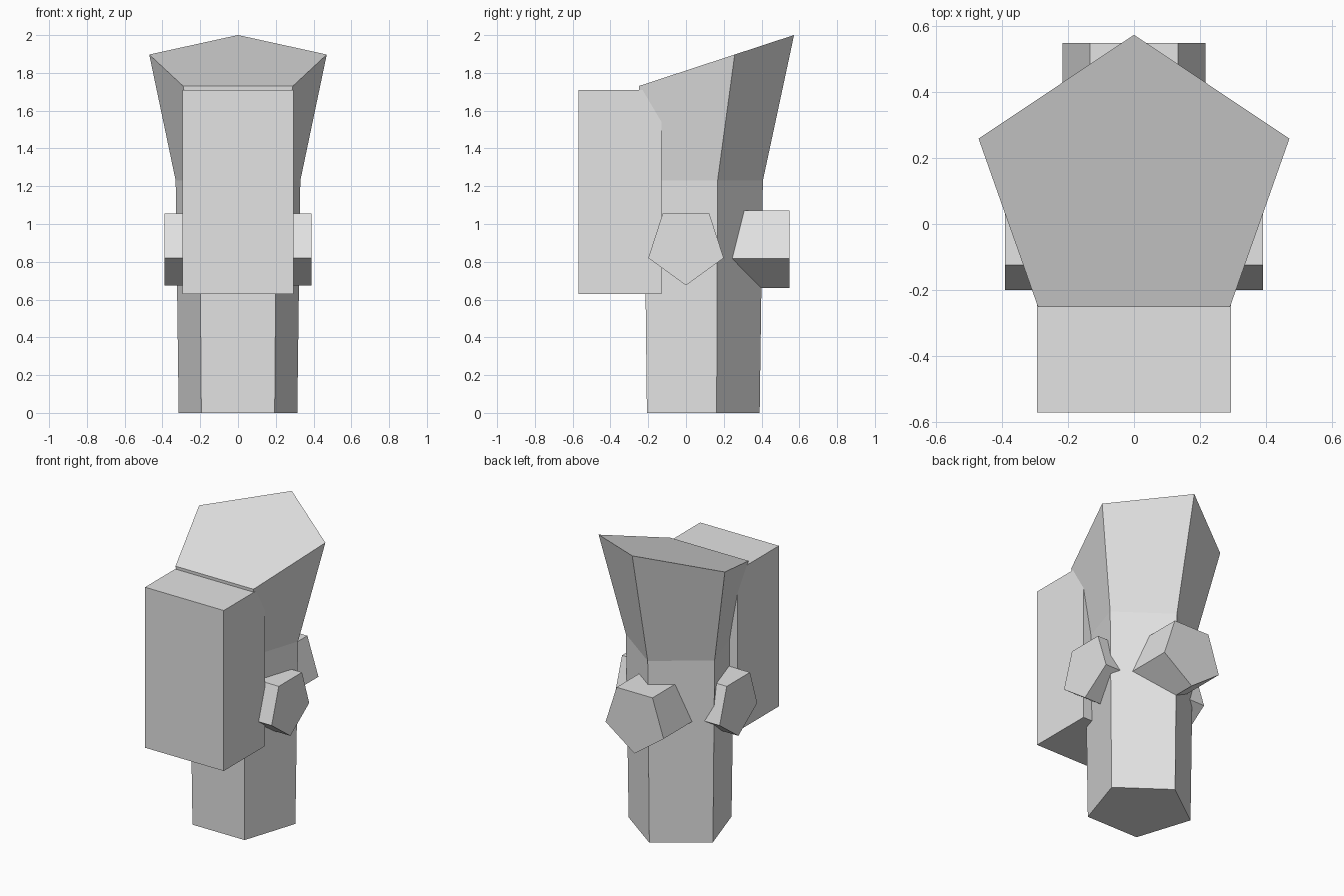
import bpy, bmesh, math
from mathutils import Vector

cube = bpy.data.objects.get("Cube")
if cube:
    bpy.data.objects.remove(cube, do_unlink=True)

grey = bpy.data.materials.new("light_grey")
grey.use_nodes = True
grey.diffuse_color = (0.77, 0.77, 0.77, 1)
grey.node_tree.nodes["Principled BSDF"].inputs["Base Color"].default_value = grey.diffuse_color


def pentagon(radius, place):
    """Five points with one tip along +v, each mapped into space by place(u, v)."""
    angles = [math.tau * i / 5 for i in range(5)]
    return [Vector(place(radius * math.sin(a), radius * math.cos(a))) for a in angles]


def loft(name, rings):
    """Join equal rings of points into a closed, flat-shaded solid."""
    bm = bmesh.new()
    loops = [[bm.verts.new(p) for p in ring] for ring in rings]
    for low, high in zip(loops, loops[1:]):
        for i in range(len(low)):
            j = (i + 1) % len(low)
            bm.faces.new((low[i], low[j], high[j], high[i]))
    bm.faces.new(loops[0])
    bm.faces.new(loops[-1])
    bmesh.ops.recalc_face_normals(bm, faces=bm.faces)
    mesh = bpy.data.meshes.new(name)
    bm.to_mesh(mesh)
    bm.free()
    mesh.materials.append(grey)
    obj = bpy.data.objects.new(name, mesh)
    bpy.context.collection.objects.link(obj)
    return obj


# Pentagonal column that flares into a sloping top
SLOPE = 0.3285
loft("flared_column", [
    pentagon(0.33, lambda u, v: (u, 0.06 + v, 0)),
    pentagon(0.347, lambda u, v: (u, 0.06 + v, 1.23)),
    pentagon(0.494, lambda u, v: (u, 0.1175 + 0.92 * v, 1.851 + 0.92 * v * SLOPE)),
])

# Tall block on the front
loft("front_block", [
    [(x, y, z) for x, y in ((-0.293, -0.57), (0.293, -0.57), (0.293, -0.13), (-0.293, -0.13))]
    for z in (0.63, 1.71)
])

# Pentagonal pegs on both sides, tips down
for side, name in ((1, "left_peg"), (-1, "right_peg")):
    loft(name, [pentagon(0.21, lambda u, v: (side * x, u, 0.885 - v)) for x in (0.05, 0.39)])

# Pentagonal peg on the back, tip down
loft("back_peg", [pentagon(0.227, lambda u, v: (u, y, 0.887 - v)) for y in (0.15, 0.547)])
